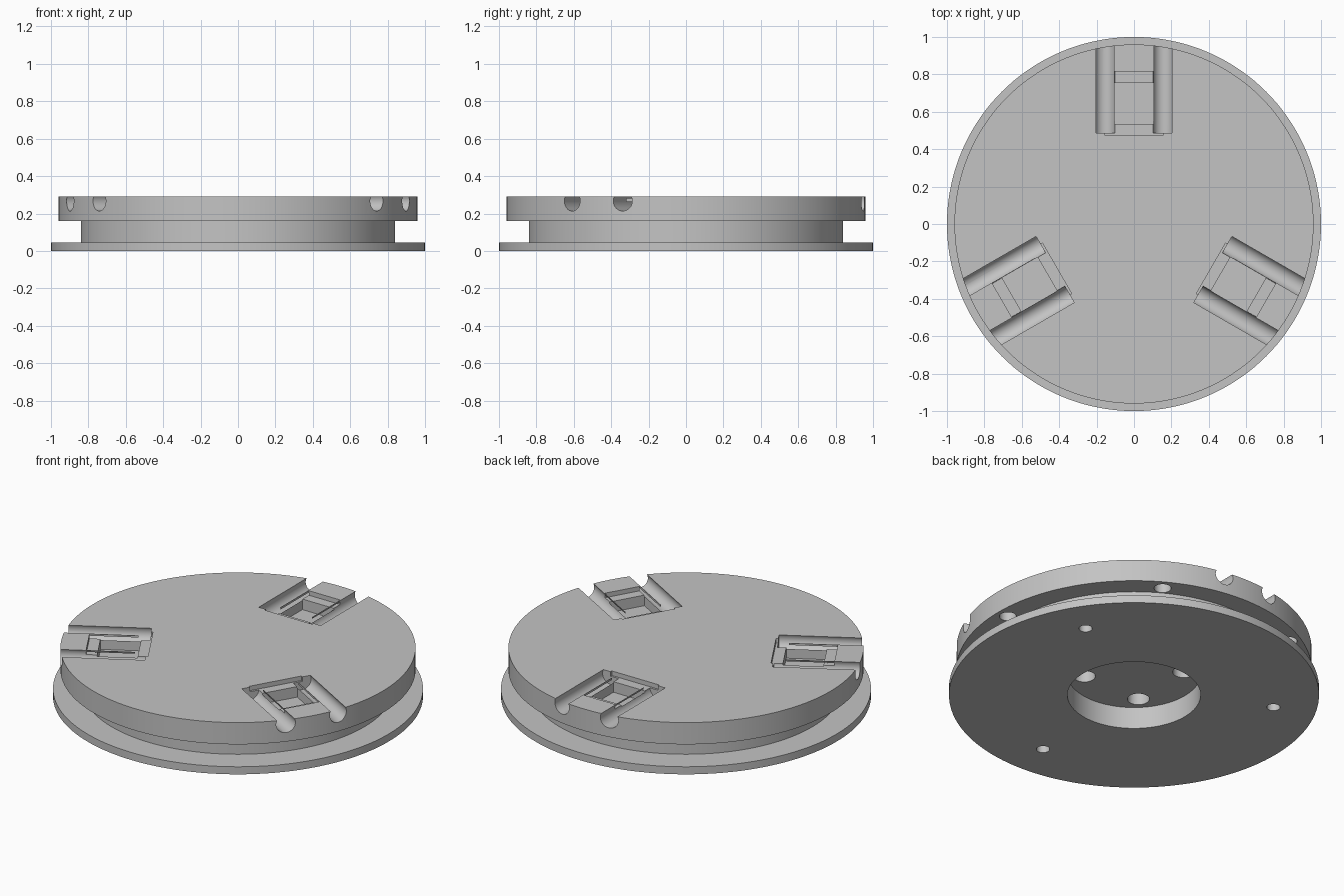
import bpy, bmesh
from math import radians, cos, sin
from mathutils import Matrix, Vector

if "Cube" in bpy.data.objects:
    bpy.data.objects.remove(bpy.data.objects["Cube"])

grey = bpy.data.materials.new("plain grey")
grey.use_nodes = True
grey.diffuse_color = (0.55, 0.55, 0.55, 1)
grey.node_tree.nodes["Principled BSDF"].inputs["Base Color"].default_value = grey.diffuse_color

TOP = 0.29      # top face
FLANGE = 0.16   # underside of the upper disc
BORE = 0.13     # ceiling of the central bore


def make_object(name, bm):
    bmesh.ops.recalc_face_normals(bm, faces=bm.faces)
    mesh = bpy.data.meshes.new(name)
    bm.to_mesh(mesh)
    bm.free()
    mesh.materials.append(grey)
    obj = bpy.data.objects.new(name, mesh)
    bpy.context.collection.objects.link(obj)
    return obj


def lathe(name, profile, steps=144):
    bm = bmesh.new()
    verts = [bm.verts.new((r, 0, z)) for r, z in profile]
    edges = [bm.edges.new(pair) for pair in zip(verts, verts[1:])]
    bmesh.ops.spin(bm, geom=verts + edges, cent=(0, 0, 0), axis=(0, 0, 1),
                   angle=radians(360), steps=steps, use_duplicate=False)
    bmesh.ops.remove_doubles(bm, verts=bm.verts, dist=1e-4)
    return make_object(name, bm)


def cut(target, bm):
    """Subtract a bmesh shape from the target and discard the cutter."""
    cutter = make_object("cutter", bm)
    cutter.hide_render = True
    mod = target.modifiers.new("cut", 'BOOLEAN')
    mod.operation = 'DIFFERENCE'
    mod.solver = 'EXACT'
    mod.object = cutter
    bpy.context.view_layer.objects.active = target
    bpy.ops.object.modifier_apply(modifier=mod.name)
    bpy.data.objects.remove(cutter)


def box(low, high, turn):
    low, high = Vector(low), Vector(high)
    bm = bmesh.new()
    bmesh.ops.create_cube(bm, size=1, matrix=turn @ Matrix.Translation((low + high) / 2)
                          @ Matrix.Diagonal((*(high - low), 1)))
    return bm


def cylinder(radius, length, matrix):
    bm = bmesh.new()
    bmesh.ops.create_cone(bm, cap_ends=True, segments=32, radius1=radius,
                          radius2=radius, depth=length, matrix=matrix)
    return bm


def drill_ring(target, angles, ring, radius, z0, z1):
    for a in map(radians, angles):
        place = Matrix.Translation((ring * cos(a), ring * sin(a), (z0 + z1) / 2))
        cut(target, cylinder(radius, z1 - z0, place))


# Turned body: base plate, drum and upper disc with a bore underneath
body = lathe("turntable_body", [
    (0, BORE), (0.36, BORE), (0.36, 0), (1, 0), (1, 0.045), (0.84, 0.045),
    (0.84, FLANGE), (0.96, FLANGE), (0.96, TOP), (0, TOP)])

# Three clamp pockets around the rim
for turn_angle in (0, 120, 240):
    turn = Matrix.Rotation(radians(turn_angle), 4, 'Z')
    # Deep pocket, then the shallow outer and inner steps
    cut(body, box((-0.104, 0.535, 0.2), (0.104, 0.755, 0.4), turn))
    cut(body, box((-0.104, 0.74, 0.263), (0.104, 0.815, 0.4), turn))
    cut(body, box((-0.157, 0.475, 0.263), (0.157, 0.55, 0.4), turn))
    # Round grooves running out through the rim
    for side in (-1, 1):
        place = Matrix.Translation((side * 0.156, 0.787, 0.267)) @ Matrix.Rotation(radians(90), 4, 'X')
        cut(body, cylinder(0.0535, 0.6, turn @ place))

# Blind holes: under the upper disc, in the base and in the bore ceiling
drill_ring(body, range(0, 360, 60), 0.89, 0.046, 0.12, 0.24)
drill_ring(body, (30, 150, 270), 0.765, 0.036, -0.05, 0.12)
drill_ring(body, (45, 135, 225, 315), 0.27, 0.06, 0.1, 0.22)

bpy.ops.object.select_all(action='DESELECT')
body.select_set(True)
bpy.context.view_layer.objects.active = body
bpy.ops.object.shade_smooth_by_angle(angle=radians(30))
